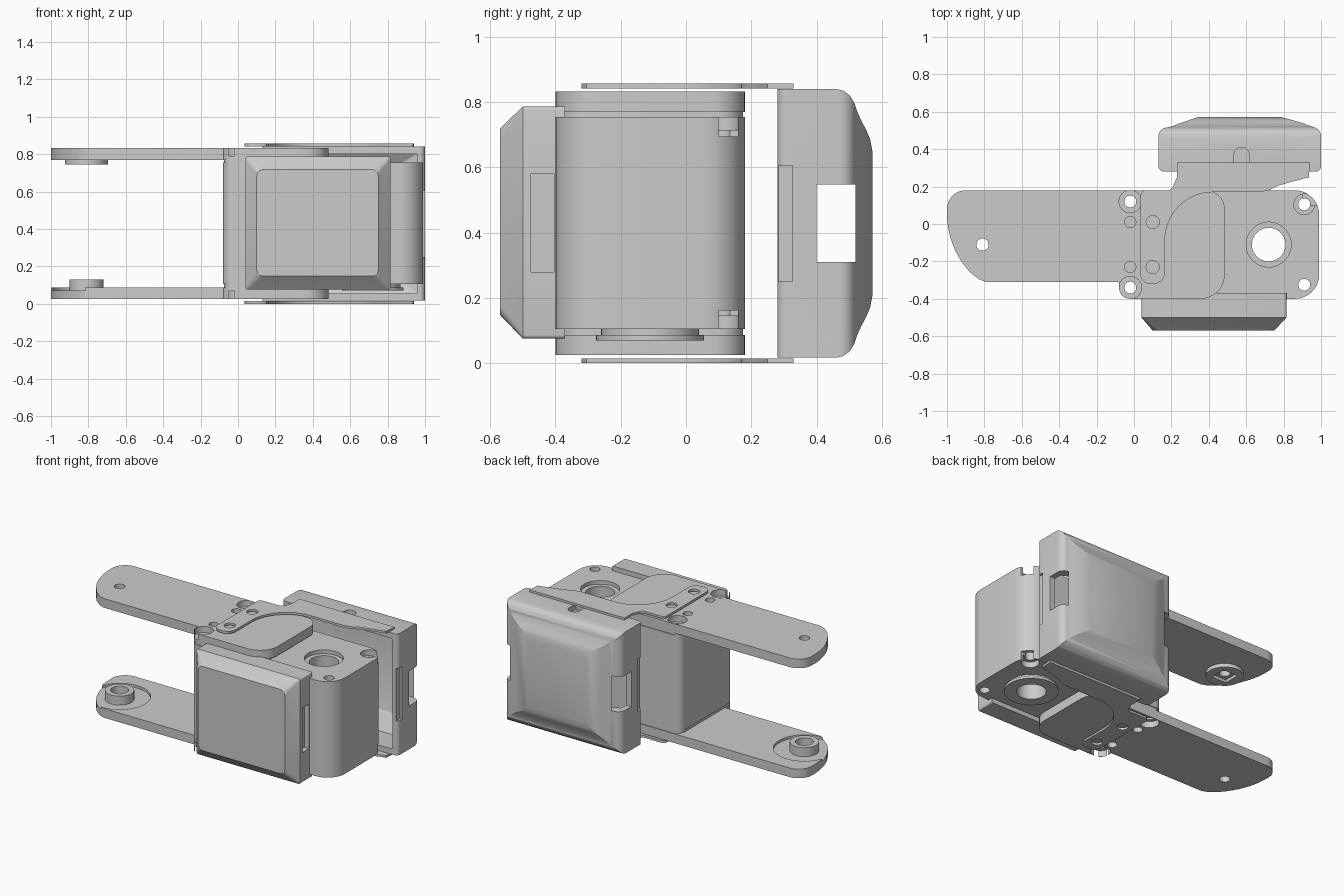
import bpy, bmesh, math
from mathutils import Vector

if "Cube" in bpy.data.objects:
    bpy.data.objects.remove(bpy.data.objects["Cube"])

H = 0.857  # overall height, parts mirror about H/2


def rounded(pts, seg=10):
    """Outline from (a, b, radius) corners."""
    out, n = [], len(pts)
    for i, (x, y, r) in enumerate(pts):
        p = Vector((x, y))
        if r <= 0:
            out.append(p)
            continue
        u = (Vector(pts[i - 1][:2]) - p).normalized()
        v = (Vector(pts[(i + 1) % n][:2]) - p).normalized()
        half = u.angle(v) / 2
        c = p + (u + v).normalized() * (r / math.sin(half))
        d = r / math.tan(half)
        a, b = p + u * d - c, p + v * d - c
        full = a.angle_signed(b)
        for k in range(seg + 1):
            t = -full * k / seg
            out.append(c + Vector((a.x * math.cos(t) - a.y * math.sin(t),
                                   a.x * math.sin(t) + a.y * math.cos(t))))
    return out


def loft(name, rings):
    bm = bmesh.new()
    loops = [[bm.verts.new(p) for p in ring] for ring in rings]
    n = len(loops[0])
    bm.faces.new(loops[0])
    bm.faces.new(loops[-1])
    for a, b in zip(loops, loops[1:]):
        for i in range(n):
            bm.faces.new((a[i], a[(i + 1) % n], b[(i + 1) % n], b[i]))
    bmesh.ops.recalc_face_normals(bm, faces=bm.faces)
    me = bpy.data.meshes.new(name)
    bm.to_mesh(me)
    bm.free()
    ob = bpy.data.objects.new(name, me)
    bpy.context.collection.objects.link(ob)
    return ob


def prism(name, pts, lo, hi, axis='z'):
    put = (lambda p, h: (p[0], p[1], h)) if axis == 'z' else (lambda p, h: (h, p[0], p[1]))
    return loft(name, [[put(p, h) for p in pts] for h in (lo, hi)])


def box(x0, x1, y0, y1, z0, z1):
    return prism('cutter', [(x0, y0), (x1, y0), (x1, y1), (x0, y1)], z0, z1)


def cyl(x, y, r, z0, z1, name='cutter', seg=40):
    return prism(name, [(x + r * math.cos(2 * math.pi * i / seg),
                         y + r * math.sin(2 * math.pi * i / seg)) for i in range(seg)], z0, z1)


def frustum(name, *sections):
    """Rounded rectangles (y, x0, x1, z0, z1, r) lofted along y."""
    rings = []
    for y, x0, x1, z0, z1, r in sections:
        o = rounded([(x0, z0, r), (x1, z0, r), (x1, z1, r), (x0, z1, r)], 4)
        rings.append([(p[0], y, p[1]) for p in o])
    return loft(name, rings)


def boolean(ob, *cutters, op='DIFFERENCE'):
    for c in cutters:
        m = ob.modifiers.new('cut', 'BOOLEAN')
        m.operation, m.object, m.solver = op, c, 'EXACT'
        bpy.context.view_layer.objects.active = ob
        bpy.ops.object.modifier_apply(modifier=m.name)
        bpy.data.objects.remove(c)
    return ob


def zr(lo, hi, flip):
    return (H - hi, H - lo) if flip else (lo, hi)


corner_holes = [(-0.02, 0.12), (-0.02, -0.34)]
tip = (-0.81, -0.11)

# Motor body with shaft hole, screw holes and nut pockets
body = prism('motor_body', rounded([(-0.08, 0.18, 0.06), (0.99, 0.18, 0.13),
                                    (0.99, -0.4, 0.13), (-0.08, -0.4, 0.06)]), 0.105, 0.755)
horn = cyl(0.72, -0.11, 0.165, 0.07, 0.087, 'shaft_flange', 64)
hub = cyl(0.72, -0.11, 0.15, 0.08, 0.11, 'shaft_hub', 64)
for ob in (body, horn, hub):
    boolean(ob, cyl(0.72, -0.11, 0.09, -1, 2))
boolean(body, cyl(0.72, -0.11, 0.12, 0.73, 1))
for x, y in corner_holes + [(0.91, 0.105), (0.91, -0.325)]:
    boolean(body, cyl(x, y, 0.032, -1, 2))
for x, y in [(0.91, 0.105)]:
    boolean(body, cyl(x, y, 0.055, 0.715, 1), cyl(x, y, 0.055, 0, 0.145))
for flip in (False, True):
    boolean(body, box(0.9, 1.1, 0.1, 0.16, *zr(0.695, 0.8, flip)))

# Bracket core bridging the two arms through the body
core = prism('bracket_core', rounded([(-0.075, 0.175, 0.055), (0.46, 0.175, 0.08),
                                      (0.46, -0.395, 0.1), (-0.075, -0.395, 0.055)]), 0.04, 0.817)
for x, y in corner_holes:
    boolean(core, cyl(x, y, 0.032, -1, 2), cyl(x, y, 0.06, 0.79, 1), cyl(x, y, 0.06, 0, H - 0.79))
for y in (0.01, -0.23):
    boolean(core, cyl(-0.02, y, 0.03, 0.79, 1), cyl(-0.02, y, 0.03, 0, H - 0.79))

arm_outline = rounded([(-1, 0.18, 0.1), (0.485, 0.18, 0.1), (0.485, -0.4, 0.13),
                       (-0.08, -0.4, 0.06), (-0.08, -0.31, 0), (-0.79, -0.31, 0),
                       (-0.83, -0.295, 0), (-0.88, -0.255, 0), (-0.92, -0.205, 0),
                       (-0.955, -0.145, 0), (-0.98, -0.08, 0), (-0.995, -0.015, 0), (-1, 0.04, 0)])
arc = [(0.42 - 0.255 * math.cos(t), -0.09 + 0.26 * math.sin(t), 0)
       for t in [math.pi / 2 * k / 14 for k in range(15)]]
strap_outline = rounded([(0.035, -0.32, 0.05), (0.035, 0.18, 0.03), (0.2, 0.18, 0.03), (0.23, 0.25, 0),
                         (0.23, 0.33, 0), (0.94, 0.33, 0), (0.935, 0.25, 0), (0.84, 0.225, 0),
                         (0.77, 0.205, 0), (0.72, 0.18, 0), (0.67, 0.17, 0)]
                        + arc[::-1] + [(0.165, -0.27, 0), (0.15, -0.305, 0), (0.115, -0.32, 0)])

# Upper and lower arms with the thin straps that carry the back cover
for flip, side in ((False, 'upper'), (True, 'lower')):
    arm = prism(side + '_arm', arm_outline, *zr(0.77, 0.832, flip))
    boolean(arm, cyl(*tip, 0.033, -1, 2))
    for x, y in corner_holes:
        boolean(arm, cyl(x, y, 0.032, -1, 2), cyl(x, y, 0.06, *zr(0.79, 1, flip)))
    for y in (0.01, -0.23):
        boolean(arm, cyl(-0.02, y, 0.03, *zr(0.79, 1, flip)))
    strap = prism(side + '_strap', strap_outline, *zr(0.842, H, flip))
    for y in (0.01, -0.23):
        boolean(strap, cyl(0.1, y, 0.035, -1, 2))

# Pivot bosses on the arm tips
boolean(bpy.data.objects['lower_arm'], cyl(*tip, 0.19, 0.07, 0.2, seg=64))
boolean(cyl(*tip, 0.09, 0.06, 0.13, 'lower_pivot'), cyl(*tip, 0.055, 0, 1))
s = 0.055
boolean(cyl(*tip, 0.115, 0.745, 0.775, 'upper_pivot'),
        box(tip[0] - s, tip[0] + s, tip[1] - s, tip[1] + s, 0.7, 0.765), cyl(*tip, 0.033, 0, 1))

# Front pad with bevelled rim and side notches
pad = frustum('front_pad', (-0.37, 0.04, 0.815, 0.075, 0.787, 0.012), (-0.5, 0.04, 0.815, 0.075, 0.787, 0.012),
              (-0.57, 0.1, 0.75, 0.148, 0.718, 0.035))
boolean(pad, box(0.78, 1, -0.475, -0.405, 0.28, 0.58), box(-1, 0.07, -0.475, -0.405, 0.28, 0.58))

# Hollow back cover: side profile crossed with top profile
half = [(0.28, 0.84), (0.46, 0.84), (0.482, 0.835), (0.502, 0.82), (0.516, 0.797), (0.525, 0.77),
        (0.536, 0.745), (0.552, 0.715), (0.564, 0.687), (0.571, 0.65)]
cover = prism('back_cover', half + [(y, H - z) for y, z in reversed(half)], 0.1, 1.05, 'x')
plan = prism('cutter', rounded([(0.13, 0.28, 0.03), (1, 0.28, 0.03), (1, 0.51, 0.05), (0.96, 0.518, 0),
                                (0.9, 0.54, 0), (0.79, 0.571, 0), (0.34, 0.571, 0), (0.25, 0.54, 0),
                                (0.19, 0.518, 0), (0.13, 0.51, 0.05)]), -0.5, 1.5)
boolean(cover, plan, op='INTERSECT')
boolean(cover, frustum('cutter', (0.2, 0.17, 0.96, 0.055, 0.802, 0.01), (0.45, 0.17, 0.96, 0.055, 0.802, 0.01),
                       (0.53, 0.34, 0.79, 0.16, 0.697, 0.02)))
boolean(cover, box(0, 1.2, 0.4, 0.52, 0.31, 0.547))
boolean(cover, box(0.985, 1.2, 0.2, 0.327, 0.25, 0.605), box(0, 0.145, 0.2, 0.327, 0.25, 0.605))
notch = rounded([(0.535, 0.3, 0), (0.615, 0.3, 0), (0.615, 0.41, 0.039), (0.535, 0.41, 0.039)])
boolean(cover, prism('cutter', notch, 0.78, 0.9))

# Smooth curved walls, keep edges crisp
bpy.ops.object.select_all(action='DESELECT')
for ob in bpy.context.scene.objects:
    ob.select_set(True)
    bpy.context.view_layer.objects.active = ob
bpy.ops.object.shade_smooth_by_angle(angle=math.radians(25))
